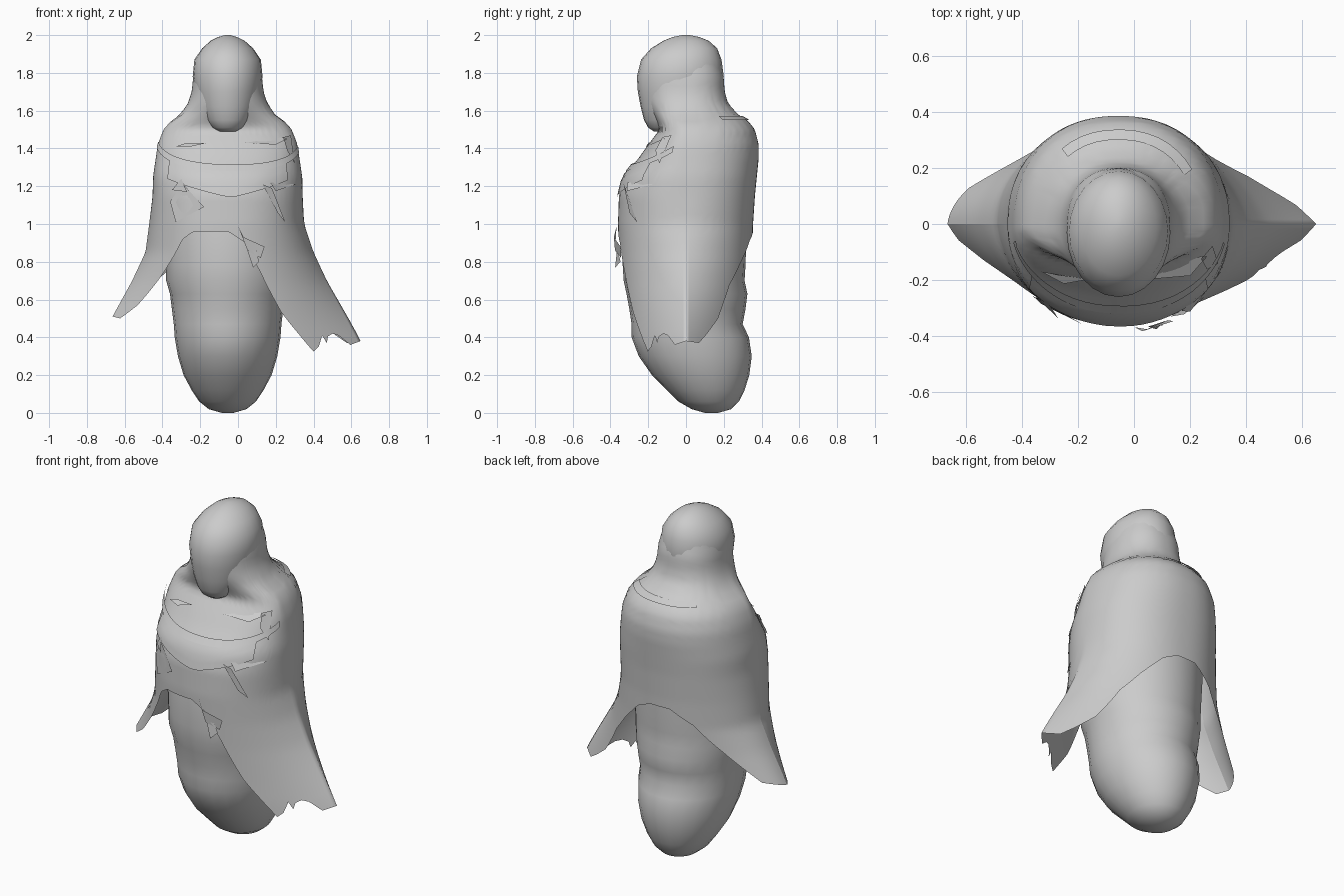
import bpy, math
from mathutils import Vector

if "Cube" in bpy.data.objects:
    bpy.data.objects.remove(bpy.data.objects["Cube"])

GREY = bpy.data.materials.new("grey cloth")
GREY.use_nodes = True
GREY.diffuse_color = (0.6, 0.6, 0.6, 1)
GREY.node_tree.nodes["Principled BSDF"].inputs["Base Color"].default_value = (0.6, 0.6, 0.6, 1)
CX = -0.055


def add_mesh(name, verts, faces, smooth=True):
    mesh = bpy.data.meshes.new(name)
    mesh.from_pydata(verts, [], faces)
    mesh.materials.append(GREY)
    for p in mesh.polygons:
        p.use_smooth = smooth
    ob = bpy.data.objects.new(name, mesh)
    bpy.context.collection.objects.link(ob)
    return ob


def lerp(table, x):
    """Interpolate a sorted table of (key, values...) rows."""
    if x <= table[0][0]:
        return table[0][1:]
    for a, b in zip(table, table[1:]):
        if x <= b[0]:
            f = (x - a[0]) / (b[0] - a[0])
            return [p + (q - p) * f for p, q in zip(a[1:], b[1:])]
    return table[-1][1:]


def power(v, e):
    return math.copysign(abs(v) ** e, v)


def loft(name, rings, n=24):
    """Closed skin over elliptical rings of (z, half width, front y, back y)."""
    verts, faces = [], []
    for z, w, front, back in rings:
        for i in range(n):
            a = math.tau * i / n
            verts.append((CX + w * math.cos(a),
                          (front + back) / 2 + (back - front) / 2 * math.sin(a), z))
    for r in range(len(rings) - 1):
        for i in range(n):
            j = (i + 1) % n
            faces.append((r * n + i, r * n + j, r * n + n + j, r * n + n + i))
    faces.append(tuple(reversed(range(n))))
    faces.append(tuple(range(len(verts) - n, len(verts))))
    return add_mesh(name, verts, faces)


# Wrapped body, with a pinched fold near its foot
loft("body", [(0, .03, .1, .17), (.02, .1, .03, .24), (.06, .15, -.04, .28),
              (.12, .19, -.1, .31), (.2, .233, -.18, .335), (.3, .263, -.25, .348),
              (.4, .28, -.288, .333), (.47, .285, -.288, .3), (.55, .295, -.3, .315),
              (.63, .305, -.315, .325), (.7, .325, -.33, .31), (.78, .325, -.335, .315),
              (.95, .335, -.335, .32), (1.15, .33, -.31, .32), (1.3, .28, -.2, .28)])

# Egg-shaped hooded head
loft("head", [(1.49, .045, -.17, -.1), (1.51, .08, -.2, -.06), (1.55, .112, -.222, .0),
              (1.62, .15, -.24, .1), (1.7, .172, -.255, .18), (1.78, .185, -.26, .2),
              (1.87, .176, -.238, .188), (1.93, .135, -.185, .165),
              (1.97, .09, -.12, .12), (1.99, .05, -.07, .07), (2, .015, -.02, .02)])

# Cape profile: z, half width, flare to +x, flare to -x, front depth, back depth
CAPE = [(.3, .36, .38, .46, .34, .33), (.4, .36, .335, .34, .345, .33),
        (.5, .365, .275, .25, .345, .335), (.7, .37, .155, .135, .35, .345),
        (.85, .375, .08, .06, .355, .35), (1, .385, .02, .03, .36, .355),
        (1.15, .397, 0, 0, .355, .365), (1.25, .395, 0, 0, .33, .375),
        (1.35, .38, 0, 0, .25, .385), (1.42, .37, 0, 0, .2, .385),
        (1.5, .34, 0, 0, .14, .365), (1.55, .295, 0, 0, .16, .325),
        (1.58, .25, 0, 0, .18, .275), (1.64, .21, 0, 0, .21, .222),
        (1.7, .19, 0, 0, .22, .205), (1.78, .182, 0, 0, .225, .199),
        (1.9, .15, 0, 0, .18, .165)]

# Hem height round the cape, in degrees from +x: torn flap, arches, second flap
HEM = [(-180, .51), (-172, .5), (-160, .57), (-142, .74), (-125, .92), (-115, .96),
       (-90, .96), (-78, .9), (-66, .74), (-52, .53), (-42, .42), (-34, .325),
       (-30, .35), (-26, .41), (-24, .37), (-22, .405), (-18, .42), (-14, .41),
       (-8, .36), (0, .38), (10, .37), (16, .41), (28, .5), (40, .68), (55, .8),
       (72, .91), (85, .95), (100, .95), (120, .87), (140, .72), (160, .55), (180, .51)]


def cape_point(deg, z, lift=0.0):
    w, flare_l, flare_r, front, back = lerp(CAPE, z)
    a = math.radians(deg)
    c, s = power(math.cos(a), .9), power(math.sin(a), .9)
    # Flaps come to a ridge at the sides, blunter at the back right
    flare = flare_r * abs(c) ** 3 if c < 0 < s else (flare_l if c > 0 else flare_r) * (1 - abs(s))
    x = c * (w + lift) + math.copysign(flare, c)
    return Vector((CX + x, s * ((back if s > 0 else front) + lift), z))


def wrap(name, columns, span, rows, lift=0.0):
    """Sheet following the cape between the two heights given by span(angle)."""
    verts, faces = [], []
    for d in columns:
        lo, hi = span(d)
        verts += [cape_point(d, lo + (hi - lo) * r / rows, lift) for r in range(rows + 1)]
    m = rows + 1
    for k in range(len(columns) - 1):
        for r in range(rows):
            i = k * m + r
            faces.append((i, i + m, i + m + 1, i + 1))
    return add_mesh(name, verts, faces)


wrap("cape", list(range(-180, 181, 2)), lambda d: (lerp(HEM, d)[0], 1.88), 40)


# Sagging collar band in front, and a short one behind the neck
def sag(d):
    z = 1.315 + .11 * (abs(d + 86) / 75) ** 2
    return z - .035, z


wrap("front_collar_band", range(-165, -14, 6), sag, 2, .014)
wrap("back_collar_band", range(33, 130, 8), lambda d: (1.55, 1.572), 1, .012)

# Folded overlap across the chest, hanging to a shallow point
wrap("chest_fold", range(-140, -35, 5),
     lambda d: (1.14 + .1 * abs(d + 88) / 52, sag(d)[1] - .01), 4, .01)


# Loose torn scraps on the chest, given as x, z and height off the cloth
def scrap(name, *points):
    verts = []
    for x, z, lift in points:
        w, _, _, front, _ = lerp(CAPE, z)
        c = min(1, abs(x - CX) / w)
        verts.append((x, -front * (1 - c ** 2.22) ** .45 - lift, z))
    add_mesh(name, verts, [tuple(range(len(verts)))], False)


scrap("scrap_right_low", (-.36, 1.12, .012), (-.33, 1.01, .015), (-.18, 1.09, .015), (-.29, 1.21, .015))
scrap("scrap_right_mid", (-.35, 1.18, .01), (-.27, 1.17, .03), (-.3, 1.24, .015))
scrap("scrap_left_mid", (.17, 1.22, .02), (.31, 1.21, .02), (.2, 1.175, .03))
scrap("scrap_left_low", (.13, 1.21, .02), (.18, 1.19, .03), (.25, 1.01, .02), (.21, 1.06, .02))
scrap("scrap_right_top", (-.33, 1.41, .02), (-.27, 1.43, .02), (-.16, 1.43, .01), (-.25, 1.41, .03))
scrap("scrap_left_top", (.04, 1.43, .01), (.24, 1.46, .01), (.26, 1.45, .02), (.2, 1.42, .03))
scrap("shoulder_tip_left", (.24, 1.46, .02), (.28, 1.47, .02), (.3, 1.32, .02), (.26, 1.39, .03))
scrap("knot_upper", (0, .99, .01), (.03, .93, .03), (.14, .88, .03), (.12, .82, .02), (.05, .86, .03))
scrap("knot_lower", (.05, .86, .02), (.08, .77, .04), (.11, .8, .02), (.1, .86, .03))
